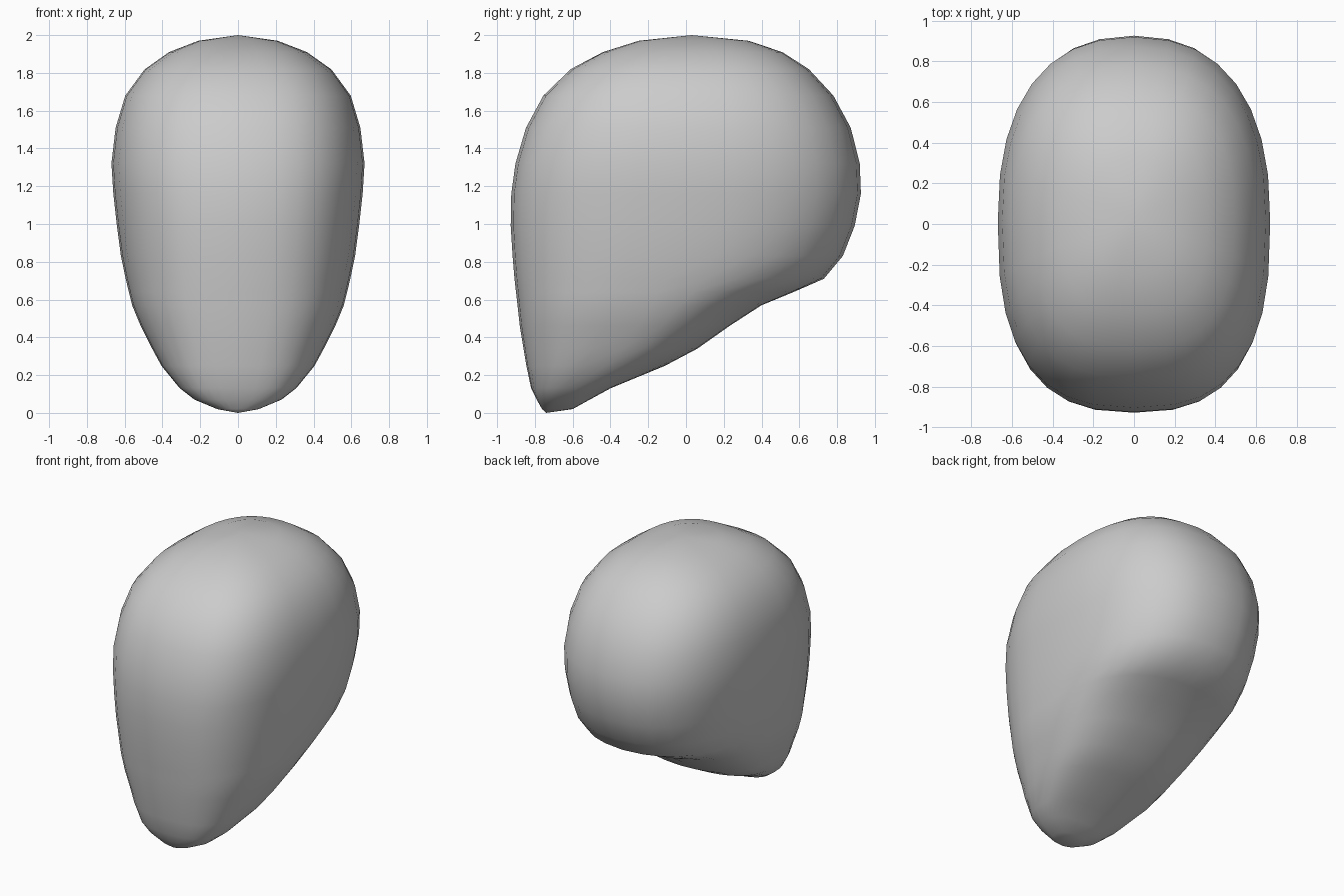
import bpy
import bmesh
import math

if "Cube" in bpy.data.objects:
    bpy.data.objects.remove(bpy.data.objects["Cube"])

# Horizontal slices: height, front y, back y, half width, y of widest point
SLICES = [
    (0.02, -0.762, -0.60, 0.11, -0.68),
    (0.07, -0.79, -0.51, 0.23, -0.64),
    (0.13, -0.82, -0.40, 0.31, -0.58),
    (0.25, -0.845, -0.11, 0.405, -0.42),
    (0.34, -0.86, 0.06, 0.455, -0.33),
    (0.46, -0.88, 0.23, 0.515, -0.25),
    (0.57, -0.892, 0.40, 0.56, -0.18),
    (0.64, -0.90, 0.57, 0.578, -0.14),
    (0.71, -0.908, 0.73, 0.595, -0.10),
    (0.83, -0.918, 0.83, 0.62, -0.06),
    (0.99, -0.928, 0.893, 0.641, -0.02),
    (1.16, -0.925, 0.926, 0.66, 0.0),
    (1.32, -0.903, 0.92, 0.67, 0.01),
    (1.51, -0.847, 0.872, 0.648, 0.02),
    (1.68, -0.755, 0.78, 0.597, 0.02),
    (1.82, -0.61, 0.65, 0.495, 0.03),
    (1.91, -0.44, 0.51, 0.365, 0.03),
    (1.97, -0.25, 0.33, 0.21, 0.03),
]
SIDES = 32
FRONT_POWER, BACK_POWER = 2.7, 2.4


def rounded(value, power):
    return math.copysign(abs(value) ** (2 / power), value)


def add_ring(bm, z, front, back, half, mid):
    ring = []
    for i in range(SIDES):
        a = 2 * math.pi * i / SIDES
        c, s = math.cos(a), math.sin(a)
        power = BACK_POWER if s > 0 else FRONT_POWER
        reach = back - mid if s > 0 else mid - front
        ring.append(bm.verts.new((half * rounded(c, power),
                                  mid + reach * rounded(s, power), z)))
    return ring


# Head shell lofted through the slices
bm = bmesh.new()
rings = [add_ring(bm, *row) for row in SLICES]
for low, high in zip(rings, rings[1:]):
    for i in range(SIDES):
        j = (i + 1) % SIDES
        bm.faces.new((low[i], low[j], high[j], high[i]))

# Chin tip and crown close the ends
chin = bm.verts.new((0, -0.74, 0))
crown = bm.verts.new((0, 0.03, 2.0))
for i in range(SIDES):
    j = (i + 1) % SIDES
    bm.faces.new((chin, rings[0][j], rings[0][i]))
    bm.faces.new((crown, rings[-1][i], rings[-1][j]))

# Relax the slices' corners slightly, keeping the outer size
inner = [v for ring in rings[2:-2] for v in ring if abs(v.co.x) > 0.02]
bmesh.ops.smooth_vert(bm, verts=inner, factor=0.15,
                      use_axis_x=False, use_axis_y=True, use_axis_z=True)
bmesh.ops.recalc_face_normals(bm, faces=bm.faces)
for face in bm.faces:
    face.smooth = True

mesh = bpy.data.meshes.new("head")
bm.to_mesh(mesh)
bm.free()
head = bpy.data.objects.new("head", mesh)
bpy.context.collection.objects.link(head)
